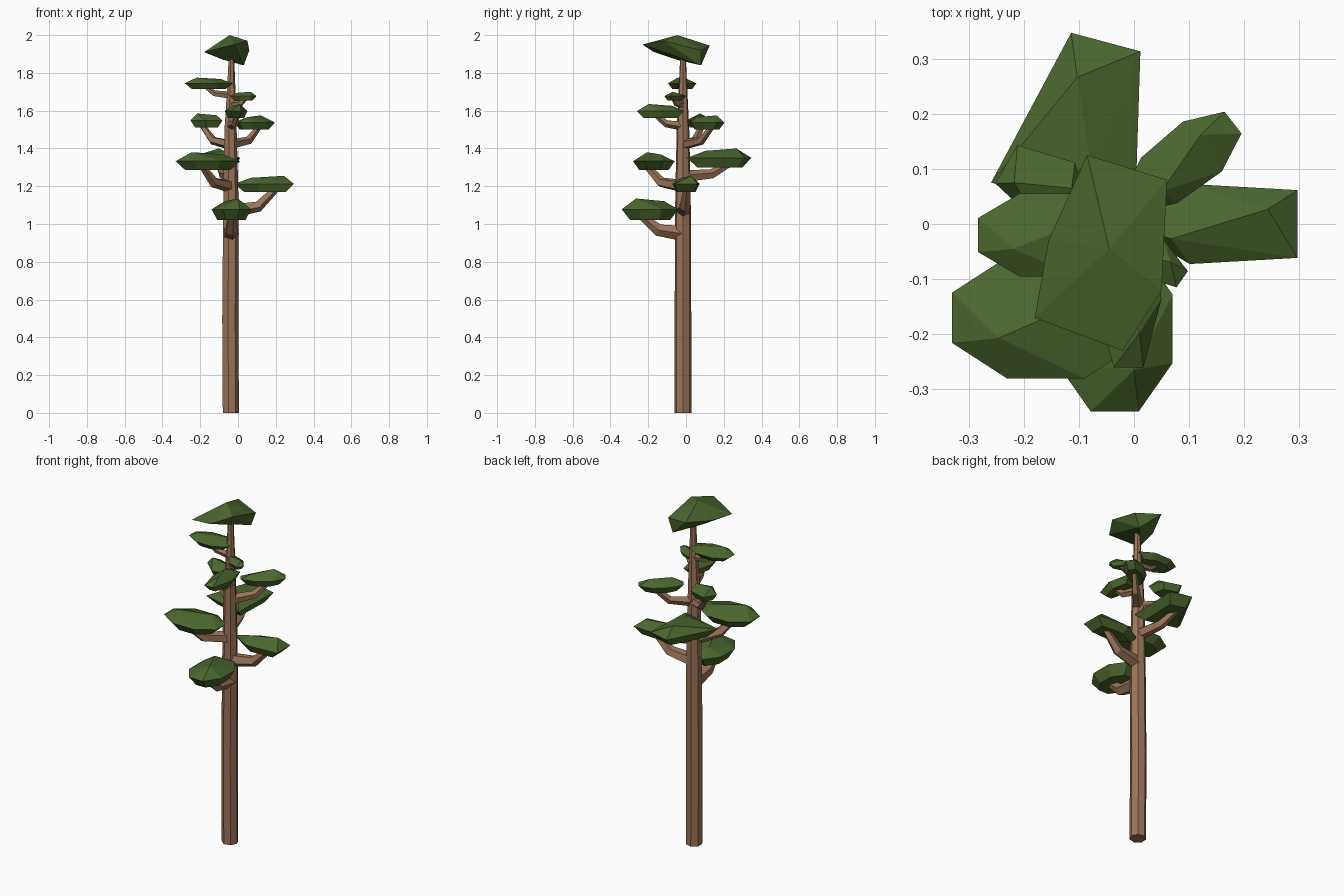
import bpy
import bmesh
import math
from mathutils import Matrix, Vector

cube = bpy.data.objects.get("Cube")
if cube:
    bpy.data.objects.remove(cube, do_unlink=True)


def make_material(name, colour):
    material = bpy.data.materials.new(name)
    material.use_nodes = True
    material.diffuse_color = colour
    shader = material.node_tree.nodes["Principled BSDF"]
    shader.inputs["Base Color"].default_value = colour
    return material


bark = make_material("brown bark", (0.33, 0.175, 0.1, 1))
foliage = make_material("dark green foliage", (0.072, 0.135, 0.027, 1))


def finish(bm, name, material):
    bmesh.ops.recalc_face_normals(bm, faces=bm.faces[:])
    mesh = bpy.data.meshes.new(name)
    bm.to_mesh(mesh)
    bm.free()
    mesh.materials.append(material)
    obj = bpy.data.objects.new(name, mesh)
    bpy.context.collection.objects.link(obj)


def limb(name, path, radii, sides):
    """Faceted tapering tube that follows a path without twisting."""
    points = [Vector(p) for p in path]
    last = len(points) - 1
    bm = bmesh.new()
    rings = []
    for i, point in enumerate(points):
        direction = points[min(i + 1, last)] - points[max(i - 1, 0)]
        turn = Vector((0, 0, 1)).rotation_difference(direction)
        ring = []
        for k in range(sides):
            angle = math.tau * k / sides
            offset = Vector((math.cos(angle), math.sin(angle), 0)) * radii[i]
            ring.append(bm.verts.new(point + turn @ offset))
        rings.append(ring)
    for lower, upper in zip(rings, rings[1:]):
        for k in range(sides):
            following = (k + 1) % sides
            bm.faces.new((lower[k], lower[following], upper[following], upper[k]))
    bm.faces.new(rings[0])
    bm.faces.new(rings[-1])
    finish(bm, name, bark)


def hull(name, points):
    """Angular foliage mass wrapped around a few points."""
    bm = bmesh.new()
    for point in points:
        bm.verts.new(point)
    result = bmesh.ops.convex_hull(bm, input=bm.verts[:])
    spare = set(result["geom_interior"] + result["geom_unused"])
    loose = [item for item in spare if isinstance(item, bmesh.types.BMVert)]
    bmesh.ops.delete(bm, geom=loose, context="VERTS")
    finish(bm, name, foliage)


def pad(name, centre, length, width, heading, low, high, sides, taper):
    """Flat foliage pad: blunt-ended rim, sloping ridge and smaller underside."""
    angles = [math.tau * (k + 0.5) / sides for k in range(sides)]
    reach = max(abs(math.cos(a)) for a in angles)
    spread = max(abs(math.sin(a)) for a in angles)
    turn = Matrix.Rotation(math.radians(heading), 3, "Z")
    middle = Vector((*centre, 0))
    rim_height = low + (high - low) * 0.5
    points = []
    for a in angles:
        along = math.cos(a) / reach
        across = math.sin(a) / spread * (1 + taper * along)
        rim = turn @ Vector((along * length / 2, across * width / 2, 0))
        points.append(middle + rim + Vector((0, 0, rim_height)))
        points.append(middle + rim * 0.7 + Vector((0, 0, low)))
    # Crest rises towards the outer end and swings off the centre line
    crest = turn @ Vector((length / 4, width / 6, 0))
    points.append(middle + crest + Vector((0, 0, high)))
    points.append(middle - crest + Vector((0, 0, high - (high - low) / 8)))
    hull(name, points)


# Trunk with a slight wander
axis = Vector((-0.04, -0.016, 0))
limb("trunk",
     [axis + Vector((sway, 0, z)) for sway, z in
      [(0, 0), (-0.003, 0.5), (0, 0.95), (0, 1.2), (-0.001, 1.5), (0.003, 1.7), (0.005, 1.93)]],
     [0.045, 0.045, 0.044, 0.041, 0.034, 0.024, 0.013], 7)

# Tiers: name, pad centre, length, width, heading, low, high, sides, taper, branch root height
tiers = [
    ("low_front", (-0.035, -0.19), 0.3, 0.21, -90, 1.02, 1.135, 8, 0, 0.95),
    ("low_left", (0.155, 0), 0.35, 0.16, 0, 1.17, 1.255, 5, 0.3, 1.07),
    ("middle_right", (-0.16, -0.17), 0.34, 0.22, 180, 1.285, 1.38, 8, 0, 1.2),
    ("middle_back", (-0.09, 0.185), 0.3, 0.2, 75, 1.3, 1.4, 4, -0.35, 1.25),
    ("upper_left", (0.085, 0.11), 0.24, 0.11, 38, 1.5, 1.575, 8, 0.1, 1.42),
    ("upper_right", (-0.165, 0.07), 0.19, 0.13, 150, 1.51, 1.585, 5, 0, 1.42),
    ("upper_front", (-0.01, -0.135), 0.25, 0.12, -90, 1.56, 1.635, 6, -0.1, 1.52),
    ("high_left", (0.03, -0.06), 0.14, 0.08, -35, 1.655, 1.7, 6, -0.1, 1.63),
    ("high_right", (-0.155, -0.02), 0.255, 0.15, 180, 1.715, 1.775, 8, 0, 1.68),
]
for label, centre, length, width, heading, low, high, sides, taper, root in tiers:
    pad(label + "_foliage", centre, length, width, heading, low, high, sides, taper)
    # Elbowed branch reaching just past the middle of its pad
    start = axis + Vector((0, 0, root))
    tip = start.lerp(Vector((*centre, low)), 1.25)
    tip.z = low + 0.02
    elbow = start.lerp(tip, 0.6)
    elbow.z = root + (tip.z - root) / 5
    thickness = 0.042 - (root - 0.95) / 35
    limb(label + "_branch", [start, elbow, tip],
         [thickness, thickness * 0.8, thickness * 0.5], 5)

# Crown cap, drooping towards the back left
hull("crown_foliage", [
    (-0.045, -0.045, 2), (-0.085, 0.125, 1.945), (0.06, 0.08, 1.92), (0.05, -0.12, 1.97),
    (-0.02, -0.23, 1.95), (-0.18, -0.17, 1.91), (-0.155, -0.03, 1.92),
    (0.03, 0.08, 1.84), (-0.08, -0.05, 1.87)])
